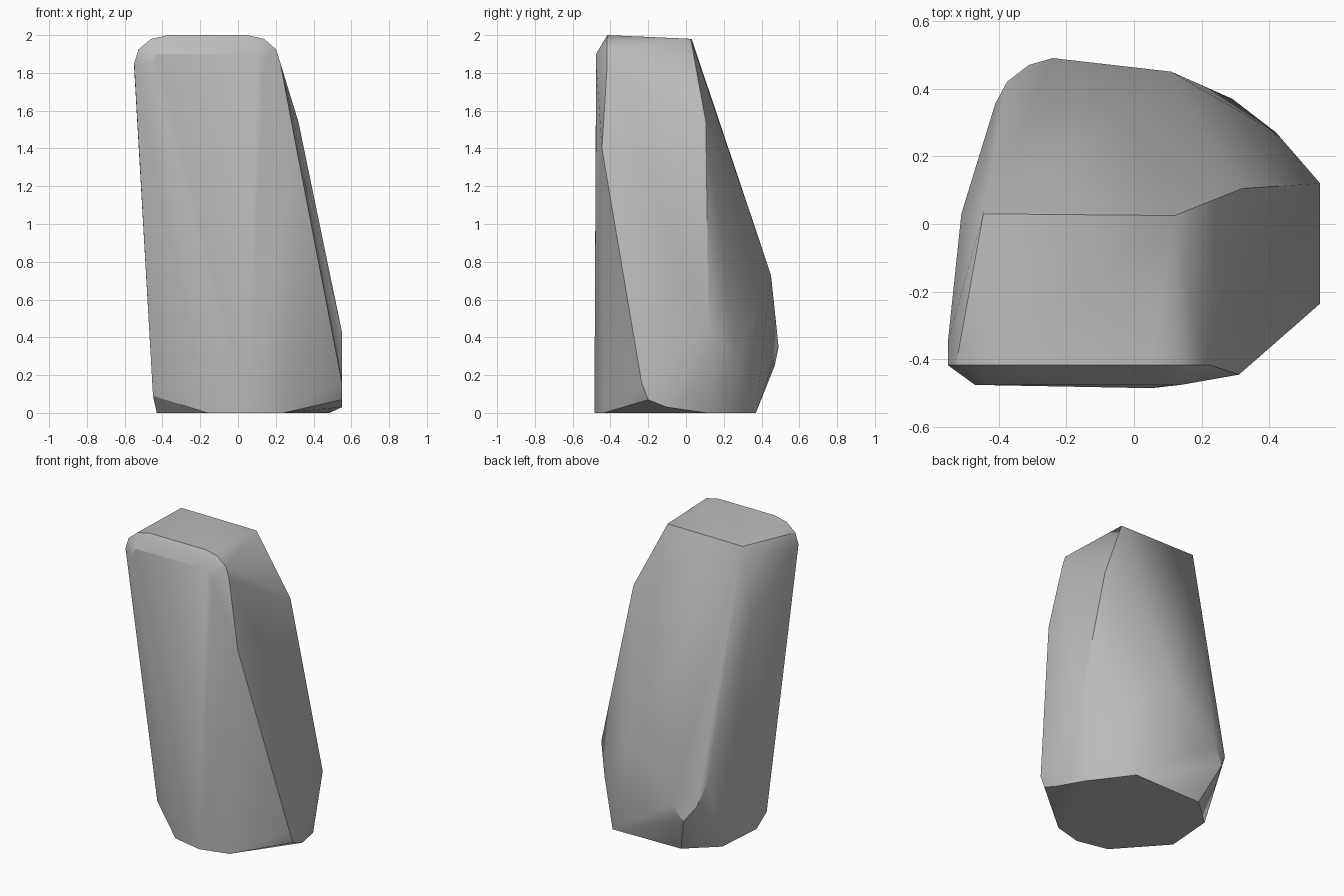
import bpy
import bmesh
from math import cos, sin, radians

default_cube = bpy.data.objects.get("Cube")
if default_cube:
    bpy.data.objects.remove(default_cube, do_unlink=True)


def make_material(name, color):
    material = bpy.data.materials.new(name)
    material.use_nodes = True
    material.diffuse_color = color
    material.node_tree.nodes["Principled BSDF"].inputs["Base Color"].default_value = color
    return material


def corner_arc(center_x, center_z, radius_x, radius_z, start, y):
    """Quarter round in the front plane, used for the rounded shoulders."""
    angles = [radians(start + step * 30) for step in range(4)]
    return [(center_x + radius_x * cos(a), y, center_z + radius_z * sin(a)) for a in angles]


def faceted_stone(name, points, material):
    """Wrap the corner points in one tight convex skin."""
    bm = bmesh.new()
    for point in points:
        bm.verts.new(point)
    hull = bmesh.ops.convex_hull(bm, input=bm.verts)
    loose = {v for v in hull["geom_interior"] + hull["geom_unused"]
             if isinstance(v, bmesh.types.BMVert) and not v.link_faces}
    bmesh.ops.delete(bm, geom=list(loose), context="VERTS")
    bmesh.ops.dissolve_limit(bm, angle_limit=radians(1), verts=bm.verts, edges=bm.edges)
    bmesh.ops.recalc_face_normals(bm, faces=bm.faces)
    mesh = bpy.data.meshes.new(name)
    bm.to_mesh(mesh)
    bm.free()
    mesh.materials.append(material)
    stone = bpy.data.objects.new(name, mesh)
    bpy.context.collection.objects.link(stone)
    return stone


# Flat footprint resting on the ground
footprint = [(x, y, 0) for x, y in (
    (-0.16, -0.44), (0.05, -0.485), (0.24, -0.435), (0.485, 0.11),
    (0.29, 0.37), (-0.215, 0.36), (-0.405, 0.19), (-0.43, -0.14))]

# Chipped lower edge around the foot
foot_chips = [(-0.45, -0.22, 0.09), (0.55, -0.2, 0.07), (0.55, -0.1, 0.03),
              (0.53, 0.02, 0.1), (0.55, -0.235, 0.16)]

# Bulging lower back
back_bulge = [(-0.31, 0.47, 0.25), (-0.24, 0.49, 0.35), (-0.375, 0.42, 0.35),
              (-0.41, 0.355, 0.5), (0.42, 0.27, 0.28), (0.55, 0.12, 0.43),
              (0.11, 0.45, 0.73)]

# Sloping shoulders on both flanks
flanks = [(0.31, -0.445, 1.4), (0.32, 0.105, 1.54),
          (-0.51, 0.03, 1.5), (-0.55, -0.35, 1.83)]

# Rounded front crown, its narrow bevel, and the straight back edge of the top
crown = (corner_arc(0.05, 1.85, 0.175, 0.15, 0, -0.417)
         + corner_arc(-0.37, 1.85, 0.18, 0.15, 90, -0.417))
bevel = [(-0.47, -0.475, 1.84), (-0.43, -0.476, 1.9),
         (0.1, -0.476, 1.9), (0.14, -0.475, 1.84)]
top_back = [(-0.445, 0.03, 1.98), (0.12, 0.025, 1.98)]

stone_gray = make_material("stone gray", (0.5, 0.5, 0.5, 1))
rock = faceted_stone("standing_rock",
                     footprint + foot_chips + back_bulge + flanks + crown + bevel + top_back,
                     stone_gray)

# Soft facets with only the strong ridges kept sharp
bpy.ops.object.select_all(action="DESELECT")
rock.select_set(True)
bpy.context.view_layer.objects.active = rock
bpy.ops.object.shade_smooth_by_angle(angle=radians(30))
